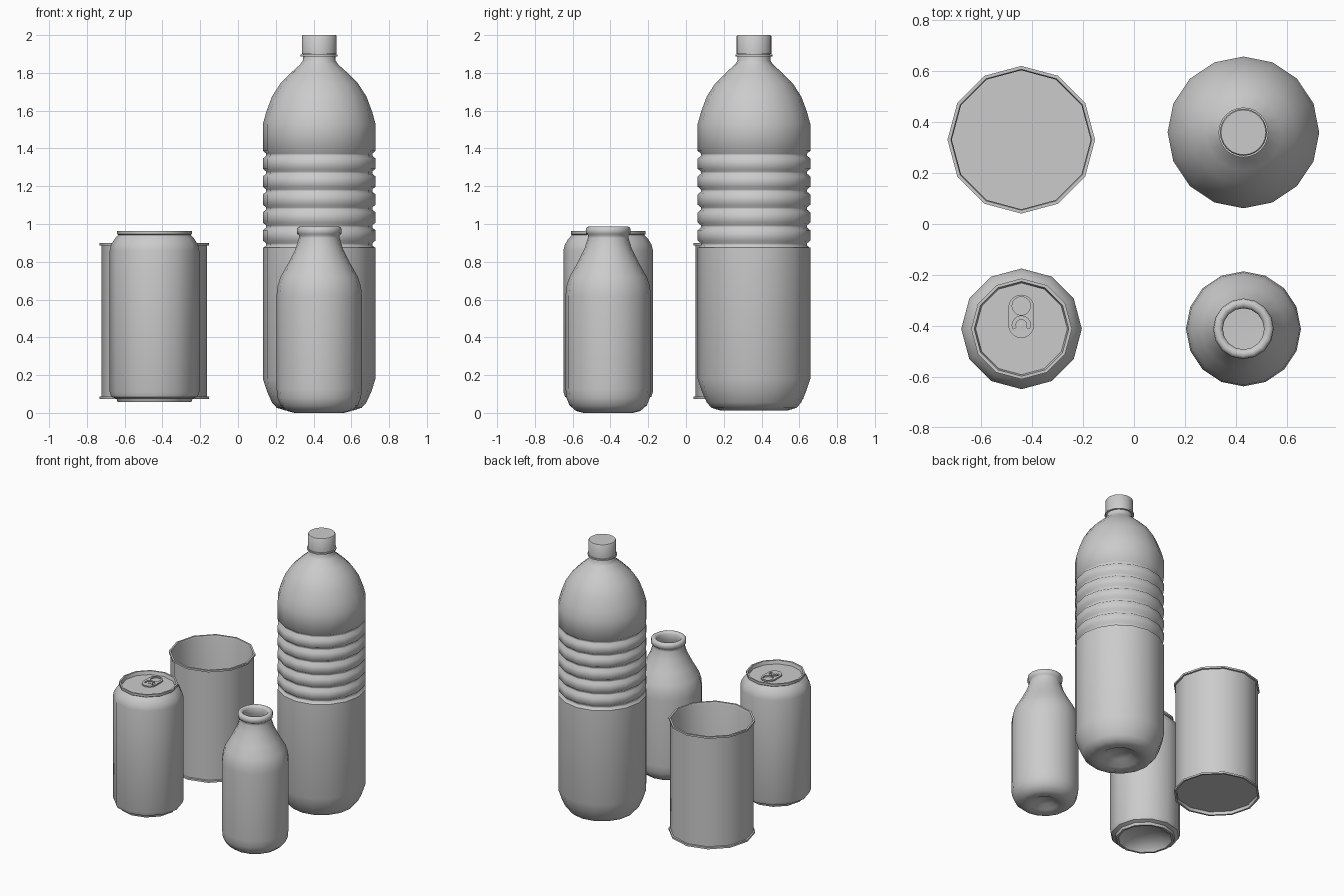
import bpy, bmesh
from math import sin, cos, pi, radians

if "Cube" in bpy.data.objects:
    bpy.data.objects.remove(bpy.data.objects["Cube"])


def smooth(ob, angle=40):
    bpy.ops.object.select_all(action='DESELECT')
    ob.select_set(True)
    bpy.context.view_layer.objects.active = ob
    bpy.ops.object.shade_smooth_by_angle(angle=radians(angle))


def lathe(name, profile, center, sides, angle=40):
    """Revolve (radius, z) points about a vertical axis; radius 0 makes a pole."""
    bm = bmesh.new()
    rings = []
    for r, z in profile:
        if r == 0:
            rings.append([bm.verts.new((0, 0, z))] * sides)
        else:
            rings.append([bm.verts.new((r * cos(2 * pi * i / sides),
                                        r * sin(2 * pi * i / sides), z))
                          for i in range(sides)])
    for a, b in zip(rings, rings[1:]):
        for i in range(sides):
            j = (i + 1) % sides
            quad = list(dict.fromkeys((a[i], a[j], b[j], b[i])))
            bm.faces.new(quad)
    bmesh.ops.recalc_face_normals(bm, faces=bm.faces[:])
    me = bpy.data.meshes.new(name)
    bm.to_mesh(me)
    bm.free()
    ob = bpy.data.objects.new(name, me)
    ob.location = (center[0], center[1], 0)
    bpy.context.collection.objects.link(ob)
    smooth(ob, angle)
    return ob


def arc(cx, cy, r, a0, a1, n=10):
    return [(cx + r * cos(radians(a0 + (a1 - a0) * i / n)),
             cy + r * sin(radians(a0 + (a1 - a0) * i / n))) for i in range(n + 1)]


def plate(name, loops, location, half_thickness):
    """Flat plate from an outline followed by hole outlines."""
    cu = bpy.data.curves.new(name, 'CURVE')
    cu.dimensions = '2D'
    cu.fill_mode = 'BOTH'
    cu.extrude = half_thickness
    for pts in loops:
        sp = cu.splines.new('POLY')
        sp.points.add(len(pts) - 1)
        for p, (x, y) in zip(sp.points, pts):
            p.co = (x, y, 0, 1)
        sp.use_cyclic_u = True
    ob = bpy.data.objects.new(name, cu)
    ob.location = location
    bpy.context.collection.objects.link(ob)
    bpy.ops.object.select_all(action='DESELECT')
    ob.select_set(True)
    bpy.context.view_layer.objects.active = ob
    bpy.ops.object.convert(target='MESH')
    smooth(bpy.context.object)


# Large bottle: domed base, straight body, ribbed grip, rounded shoulder
BIG = (0.43, 0.36)
body = [(0, 0.07), (0.08, 0.055), (0.13, 0.022), (0.18, 0.013), (0.225, 0.027),
        (0.25, 0.055), (0.275, 0.11), (0.298, 0.18), (0.298, 0.875)]
for k in range(6):
    z = 0.892 + 0.095 * k
    body += [(0.298, z - 0.02), (0.281, z - 0.006), (0.281, z + 0.006), (0.298, z + 0.02)]
body += [(0.298, 1.53), (0.28, 1.595), (0.25, 1.675), (0.205, 1.745), (0.15, 1.80),
         (0.10, 1.845), (0.087, 1.865), (0.085, 1.91), (0, 1.91)]
lathe("large_bottle_body", body, BIG, 16, 50)
lathe("large_bottle_neck_ring",
      [(0.08, 1.887), (0.098, 1.887), (0.098, 1.897), (0.08, 1.897)], BIG, 24)
lathe("large_bottle_cap",
      [(0, 1.899), (0.092, 1.899), (0.092, 1.995), (0.088, 2.0), (0, 2.0)], BIG, 24)

# Small bottle with a rolled lip and open mouth
lathe("small_bottle",
      [(0, 0.04), (0.05, 0.034), (0.09, 0.012), (0.13, 0.0), (0.17, 0.01),
       (0.205, 0.04), (0.221, 0.08), (0.226, 0.13), (0.226, 0.62), (0.221, 0.67),
       (0.205, 0.72), (0.165, 0.79), (0.125, 0.87), (0.108, 0.925), (0.107, 0.94),
       (0.117, 0.948), (0.119, 0.965), (0.116, 0.98), (0.105, 0.987), (0.09, 0.985),
       (0.081, 0.97), (0.081, 0.93), (0.10, 0.87), (0.14, 0.79), (0.20, 0.65),
       (0.20, 0.08), (0, 0.06)], (0.43, -0.412), 16, 60)

# Open tin with flanged ends and a recessed base
lathe("open_tin",
      [(0, 0.095), (0.274, 0.095), (0.277, 0.073), (0.29, 0.073), (0.29, 0.086),
       (0.28, 0.088), (0.28, 0.885), (0.29, 0.887), (0.29, 0.90), (0.277, 0.90),
       (0.273, 0.885), (0.273, 0.105), (0, 0.105)], (-0.443, 0.331), 12)

# Drink can: stepped foot, tapered neck, recessed lid
CAN = (-0.442, -0.412)
lathe("drink_can",
      [(0, 0.13), (0.10, 0.115), (0.165, 0.08), (0.18, 0.058), (0.195, 0.058),
       (0.202, 0.075), (0.228, 0.085), (0.237, 0.11), (0.237, 0.86), (0.23, 0.89),
       (0.212, 0.92), (0.192, 0.942), (0.198, 0.947), (0.198, 0.962), (0.186, 0.962),
       (0.180, 0.937), (0, 0.937)], CAN, 12)

# Pull tab with a finger hole and a curved slot around the rivet
outline = arc(0, 0.034, 0.051, 0, 180) + arc(0, -0.034, 0.051, 180, 360)
finger_hole = arc(0, 0.041, 0.036, 0, 342, 19)
slot = arc(0, -0.034, 0.036, -25, 205) + arc(0, -0.034, 0.023, 205, -25)
plate("pull_tab", [outline, finger_hole, slot], (-0.443, -0.363, 0.949), 0.005)
lathe("pull_tab_rivet", [(0, 0.936), (0.012, 0.936), (0.012, 0.957), (0, 0.959)],
      (-0.443, -0.399), 12)
